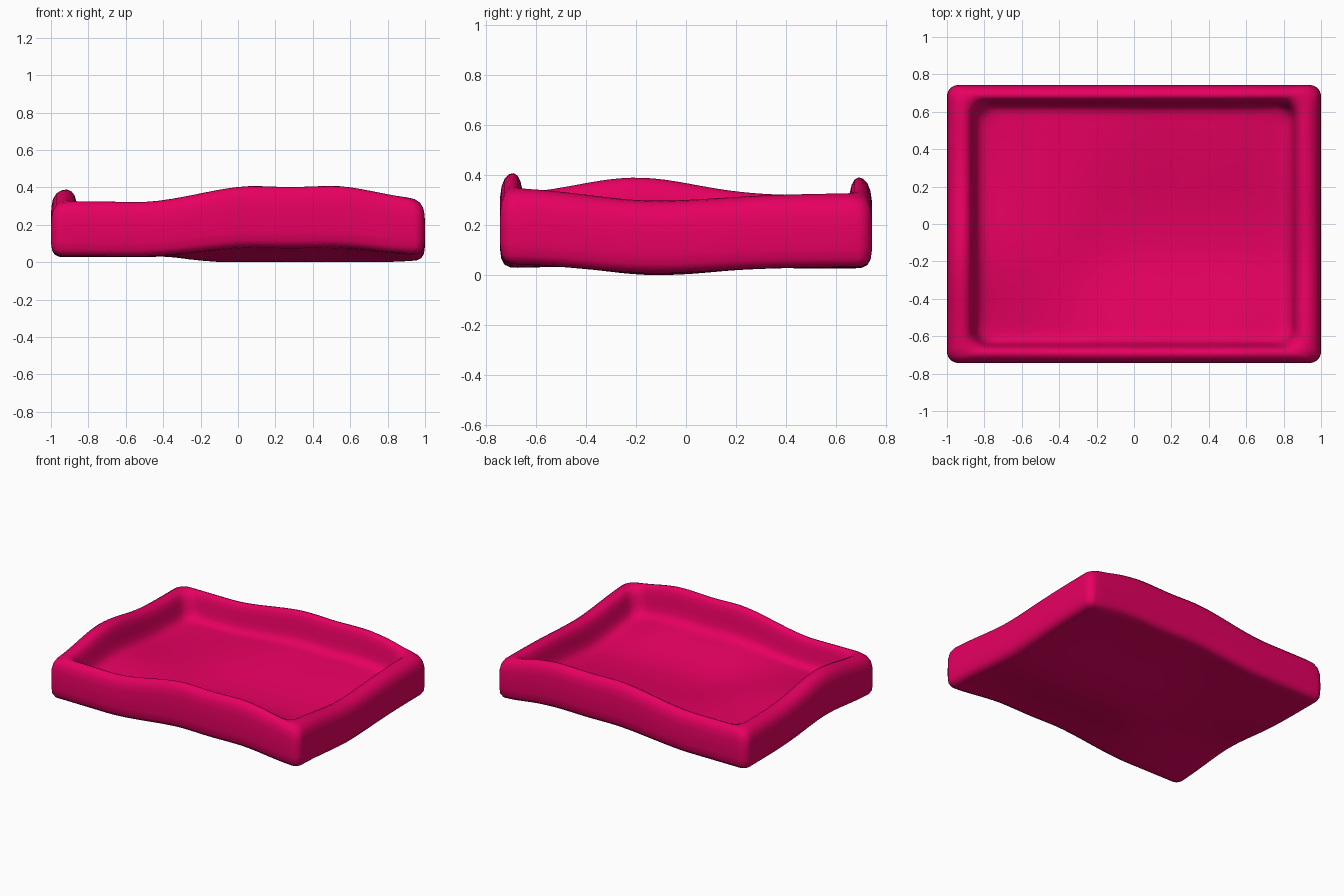
import bpy, bmesh, math

if "Cube" in bpy.data.objects:
    bpy.data.objects.remove(bpy.data.objects["Cube"])


def smooth(a, b, v):
    t = max(0.0, min(1.0, (v - a) / (b - a)))
    return t * t * (3 - 2 * t)


# Soft wave that lifts the rim and dips the middle of the tray
def wave(x, y, z):
    crest = smooth(-0.55, 0.1, x) * (1 - 0.7 * smooth(0.5, 0.97, x))
    crest -= 0.07 * math.exp(-((x - 0.28) / 0.13) ** 2)
    back_crest = crest * (1 - 0.8 * smooth(0.7, 1.0, x))
    front = 0.093 * crest * (1 - smooth(-0.74, -0.1, y))
    back = 0.074 * back_crest * smooth(0.0, 0.74, y)
    left = 0.072 * math.exp(-((y + 0.2) / 0.33) ** 2) * (1 - smooth(-0.97, -0.2, x))
    dip = -0.027 * math.exp(-((y + 0.13) / 0.33) ** 2) * smooth(-0.45, -0.05, x)
    dip *= 1 - 0.3 * smooth(0.75, 1.0, x)
    k = 0.58 + 0.42 * smooth(0.03, 0.3, z)
    return (front + back + left) * k + dip


# One rounded-rectangle ring, evenly divided along sides and corners
def ring(hx, hy, r, side=28, corner=6):
    pts = []
    centres = [(hx - r, hy - r), (r - hx, hy - r), (r - hx, r - hy), (hx - r, r - hy)]
    for i, (cx, cy) in enumerate(centres):
        for j in range(corner + 1):
            a = math.pi / 2 * (i + j / corner)
            pts.append((cx + r * math.cos(a), cy + r * math.sin(a)))
        nx, ny = centres[(i + 1) % 4]
        a = math.pi / 2 * (i + 1)
        for j in range(1, side):
            t = j / side
            pts.append((cx + (nx - cx) * t + r * math.cos(a),
                        cy + (ny - cy) * t + r * math.sin(a)))
    return pts


# Section: half width, half depth, corner radius, height
wall = [
    (0.92, 0.672, 0.04, 0.03), (0.955, 0.70, 0.04, 0.032), (0.98, 0.724, 0.045, 0.043),
    (0.994, 0.737, 0.05, 0.066), (1.0, 0.743, 0.06, 0.11), (1.0, 0.743, 0.06, 0.17),
    (0.998, 0.742, 0.06, 0.23), (0.99, 0.736, 0.06, 0.268), (0.972, 0.724, 0.06, 0.297),
    (0.945, 0.706, 0.065, 0.315), (0.917, 0.689, 0.075, 0.321), (0.892, 0.673, 0.08, 0.313),
    (0.874, 0.661, 0.085, 0.292), (0.862, 0.652, 0.09, 0.255), (0.853, 0.645, 0.09, 0.21),
    (0.842, 0.637, 0.09, 0.174), (0.826, 0.625, 0.09, 0.15), (0.80, 0.605, 0.09, 0.137),
    (0.77, 0.58, 0.09, 0.132),
]
steps = [i / 14 for i in range(1, 14)]
scaled = lambda s, t: (s[0] * t, s[1] * t, s[2] * t, s[3])
section = ([scaled(wall[0], t) for t in steps] + wall
           + [scaled(wall[-1], t) for t in reversed(steps)])

# Loft the rings from underside, over the rim, to the inner floor
bm = bmesh.new()
loops = [[bm.verts.new((x, y, z)) for x, y in ring(hx, hy, r)] for hx, hy, r, z in section]
n = len(loops[0])
for a, b in zip(loops, loops[1:]):
    for i in range(n):
        j = (i + 1) % n
        bm.faces.new((a[i], a[j], b[j], b[i]))
for loop, z in ((loops[0], wall[0][3]), (loops[-1], wall[-1][3])):
    c = bm.verts.new((0, 0, z))
    for i in range(n):
        bm.faces.new((loop[i], loop[(i + 1) % n], c))

# Apply the wave and rest the lowest point on the ground
for v in bm.verts:
    v.co.z += wave(*v.co)
low = min(v.co.z for v in bm.verts)
for v in bm.verts:
    v.co.z -= low
bmesh.ops.recalc_face_normals(bm, faces=bm.faces)
for f in bm.faces:
    f.smooth = True

mesh = bpy.data.meshes.new("wavy_tray")
bm.to_mesh(mesh)
bm.free()
tray = bpy.data.objects.new("wavy_tray", mesh)
bpy.context.collection.objects.link(tray)

# Crimson material
mat = bpy.data.materials.new("crimson")
mat.diffuse_color = (0.8, 0.0, 0.12, 1)
mat.use_nodes = True
mat.node_tree.nodes["Principled BSDF"].inputs["Base Color"].default_value = mat.diffuse_color
mesh.materials.append(mat)
